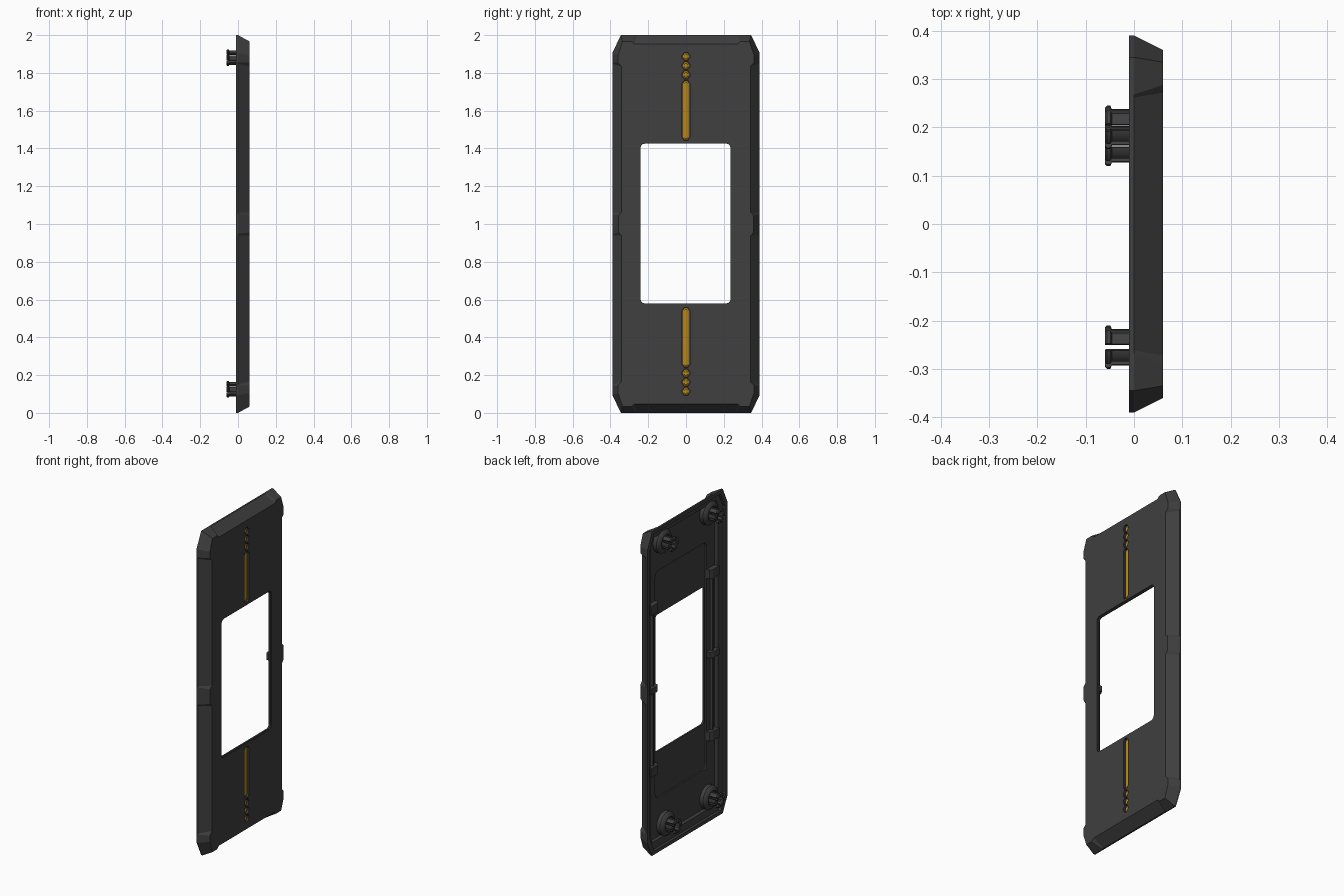
import bpy, bmesh, math
from math import sin, cos, pi, radians

if "Cube" in bpy.data.objects:
    bpy.data.objects.remove(bpy.data.objects["Cube"])


def material(name, rgb):
    m = bpy.data.materials.new(name)
    m.diffuse_color = (*rgb, 1)
    m.use_nodes = True
    m.node_tree.nodes["Principled BSDF"].inputs["Base Color"].default_value = m.diffuse_color
    return m


GREY = material("charcoal", (0.05, 0.05, 0.05))
GOLD = material("gold", (0.50, 0.25, 0.01))


def finish(name, bm, mat, smooth=False):
    bmesh.ops.recalc_face_normals(bm, faces=bm.faces)
    me = bpy.data.meshes.new(name)
    bm.to_mesh(me)
    bm.free()
    me.materials.append(mat)
    ob = bpy.data.objects.new(name, me)
    bpy.context.collection.objects.link(ob)
    if smooth:
        bpy.ops.object.select_all(action='DESELECT')
        ob.select_set(True)
        bpy.context.view_layer.objects.active = ob
        bpy.ops.object.shade_smooth_by_angle(angle=radians(35))
    return ob


def loft(bm, rings, caps=True):
    """Skin a list of equal length rings of 3D points."""
    vs = [[bm.verts.new(p) for p in r] for r in rings]
    n = len(vs[0])
    for a, b in zip(vs, vs[1:]):
        for i in range(n):
            j = (i + 1) % n
            bm.faces.new((a[i], a[j], b[j], b[i]))
    if caps:
        bm.faces.new(vs[0])
        bm.faces.new(vs[-1])


def ring(outline, x):
    return [(x, y, z) for y, z in outline]


def prism(name, outline, x0, x1, mat=GREY):
    bm = bmesh.new()
    loft(bm, [ring(outline, x0), ring(outline, x1)])
    return finish(name, bm, mat)


def rounded(cy, cz, w, h, r, n=4):
    """Rounded rectangle outline in the y-z plane."""
    pts = []
    for k, (sy, sz) in enumerate([(1, 1), (-1, 1), (-1, -1), (1, -1)]):
        for i in range(n + 1):
            a = (k + i / n) * pi / 2
            pts.append((cy + sy * (w - r) + r * cos(a), cz + sz * (h - r) + r * sin(a)))
    return pts


def four_way(q):
    """Mirror one quadrant outline into a closed outline about z = 1."""
    m = [(-y, z) for y, z in reversed(q)]
    full = q + m + [(-y, -z) for y, z in q] + [(-y, -z) for y, z in m]
    return [(y, z + 1) for y, z in full]


def cut(ob, cutter):
    cutter.hide_render = True
    cutter.hide_viewport = True
    cutter.display_type = 'WIRE'
    mod = ob.modifiers.new("cut_" + cutter.name, 'BOOLEAN')
    mod.operation, mod.solver, mod.object = 'DIFFERENCE', 'EXACT', cutter


# Hollow cover: bevelled outside with notched edges, then the pan inside
back = [(.39, .052), (.39, .060), (.39, .848), (.39, .855),
        (.39, .905), (.345, 1), (.268, 1), (.262, 1)]
front = [(.357, .045), (.341, .062), (.341, .835), (.36, .855),
         (.36, .895), (.335, .967), (.288, .967), (.272, .952)]
lip = [(y - .022, z - .022 if z > .8 else z) for y, z in back]
wall = [(.328, .052), (.328, .060), (.328, .83), (.328, .85),
        (.328, .885), (.31, .938), (.268, .938), (.262, .938)]
FLOOR = .035
bm = bmesh.new()
loft(bm, [ring(four_way(o), x) for o, x in (
    (wall, FLOOR), (wall, .012), (lip, .006), (lip, -.01), (back, -.01),
    (back, 0), (front, .06))])
cover = finish("cover_plate", bm, GREY)

cut(cover, prism("back_recess_cutter", rounded(0, 1, .25, .70, .03), 0, .044))
cut(cover, prism("window_cutter", rounded(-.0025, 1.0025, .2375, .4225, .02), -.1, .1))
cut(cover, prism("window_rim_cutter", rounded(-.0025, 1.0025, .243, .428, .024), .054, .11))


# Grooves on the front with gold inlays: one long bar and three studs each
def lozenge(cz, w, h, c):
    return [(w, cz - h + c), (w, cz + h - c), (w - c * .7, cz + h), (-w + c * .7, cz + h),
            (-w, cz + h - c), (-w, cz - h + c), (-w + c * .7, cz - h), (w - c * .7, cz - h)]


slots = [(.601, .158, .020, .014), (.790, .023, .020, .017),
         (.838, .023, .020, .017), (.886, .023, .020, .017)]
for side, label in ((1, "upper"), (-1, "lower")):
    for k, (d, h, w, c) in enumerate(slots):
        cz = 1 + side * d
        cut(cover, prism(f"{label}_groove_cutter_{k}", lozenge(cz, w, h, c), .047, .1))
        bm = bmesh.new()
        loft(bm, [ring(lozenge(cz, w - .003, h - .003, c - .002), .0455),
                  ring(lozenge(cz, w - .003, h - .003, c - .002), .048),
                  ring(lozenge(cz, w - .011, h - .010, c - .009), .053)])
        finish(f"{label}_inlay_{k}", bm, GOLD)


# Snap pegs on the back: stepped collar and six sprung petals with a lip
def lathe(bm, profile, cy, cz, n=32):
    loft(bm, [[(x, cy + r * cos(2 * pi * i / n), cz + r * sin(2 * pi * i / n))
               for i in range(n)] for r, x in profile])


def petals(bm, cy, cz, count=6, gap=.17, steps=5):
    profile = [(.024, .0), (.038, .0), (.038, -.046), (.045, -.049),
               (.045, -.056), (.041, -.060), (.027, -.060), (.024, -.056)]
    for k in range(count):
        mid_a = pi / 2 + (k + .5) * 2 * pi / count
        half = pi / count - gap
        loft(bm, [[(x, cy + r * cos(a), cz + r * sin(a)) for r, x in profile]
                  for a in (mid_a + half * (2 * i / steps - 1) for i in range(steps + 1))])


for name, cy, cz in (("upper_right", .2, 1.88), ("upper_left", -.255, 1.88),
                     ("lower_right", .165, .125), ("lower_left", -.255, .125)):
    bm = bmesh.new()
    lathe(bm, [(.072, .04), (.072, .012), (.066, .004), (.05, -.006), (.046, -.006),
               (.042, .0), (.01, .0)], cy, cz)
    petals(bm, cy, cz)
    finish(name + "_peg", bm, GREY, True)

# Stiffening rails and clips along the inside of the side walls
for s, label in ((1, "right"), (-1, "left")):
    rail = [(s * .285, .5), (s * .295, .5), (s * .295, 1.5), (s * .285, 1.5)]
    prism(label + "_rail", rail, .018, .04)
    for k, (cz, hz, y0) in enumerate([(.5, .028, .25), (1, .018, .255), (1.5, .028, .25)]):
        bm = bmesh.new()
        section = [(.04, y0), (.016, y0), (.004, y0 + .02), (.004, .335), (.04, .335)]
        loft(bm, [[(x, s * y, cz + dz) for x, y in section] for dz in (-hz, hz)])
        finish(f"{label}_clip_{k}", bm, GREY)
